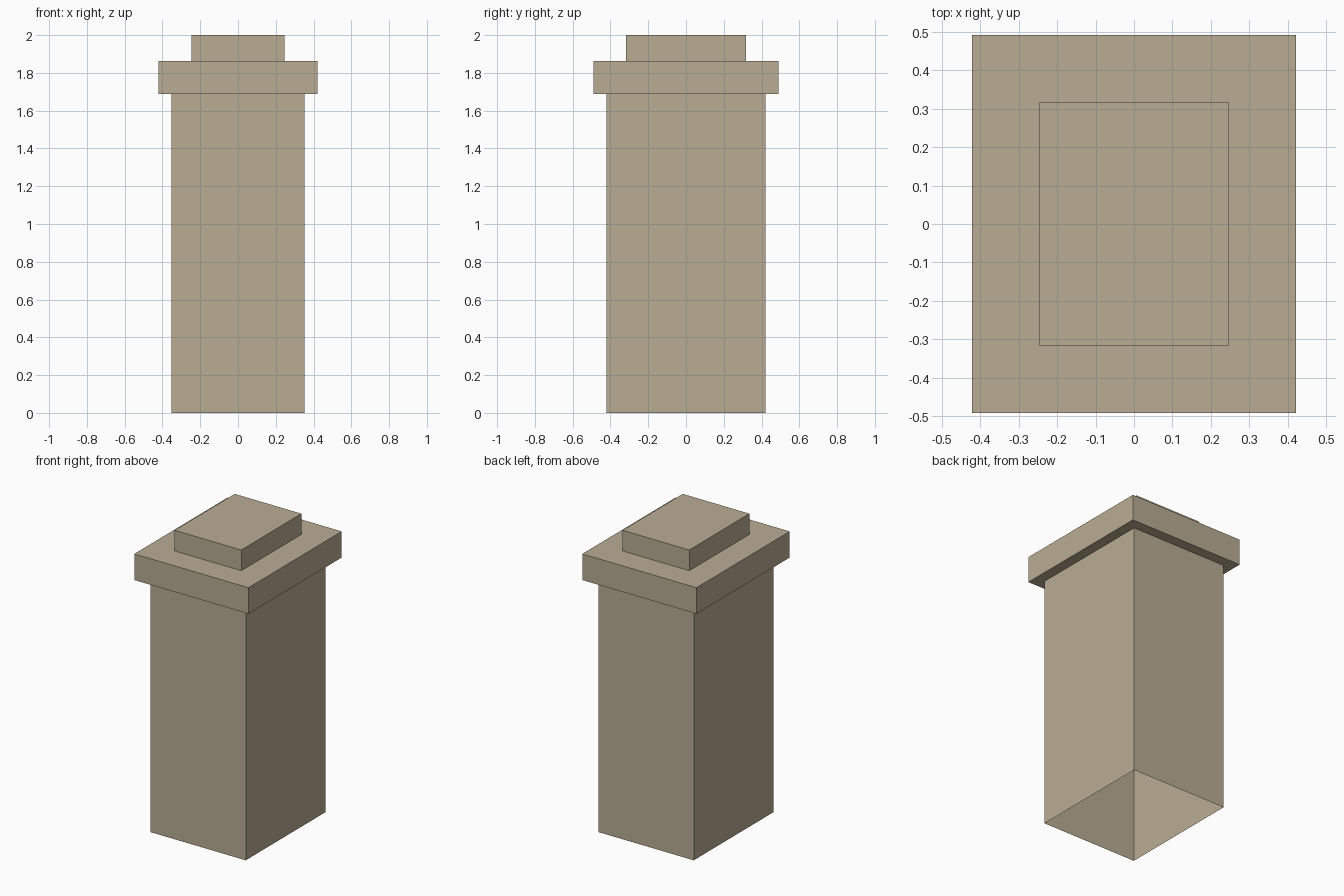
import bpy, bmesh

if "Cube" in bpy.data.objects:
    bpy.data.objects.remove(bpy.data.objects["Cube"])

mat = bpy.data.materials.new("sandstone")
mat.diffuse_color = (0.485, 0.416, 0.296, 1.0)
mat.use_nodes = True
mat.node_tree.nodes["Principled BSDF"].inputs["Base Color"].default_value = mat.diffuse_color

# Rectangular section rings from bottom to top: half x, half y, z
sections = [
    (0.352, 0.421, 0.0),     # open foot of the shaft
    (0.352, 0.421, 1.688),   # top of the shaft
    (0.421, 0.491, 1.688),   # cap slab overhang
    (0.421, 0.491, 1.862),
    (0.246, 0.317, 1.862),   # raised top block
    (0.246, 0.317, 2.0),
]

bm = bmesh.new()
rings = [[bm.verts.new((sx * hx, sy * hy, z))
          for sx, sy in ((-1, -1), (1, -1), (1, 1), (-1, 1))]
         for hx, hy, z in sections]

# Walls and ledges between consecutive rings
for low, high in zip(rings, rings[1:]):
    for i in range(4):
        j = (i + 1) % 4
        bm.faces.new((low[i], low[j], high[j], high[i]))

# Closed top; the underside stays open, as in the view from below
bm.faces.new(rings[-1])

mesh = bpy.data.meshes.new("pillar")
bm.to_mesh(mesh)
bm.free()
mesh.materials.append(mat)
pillar = bpy.data.objects.new("pillar", mesh)
bpy.context.collection.objects.link(pillar)
